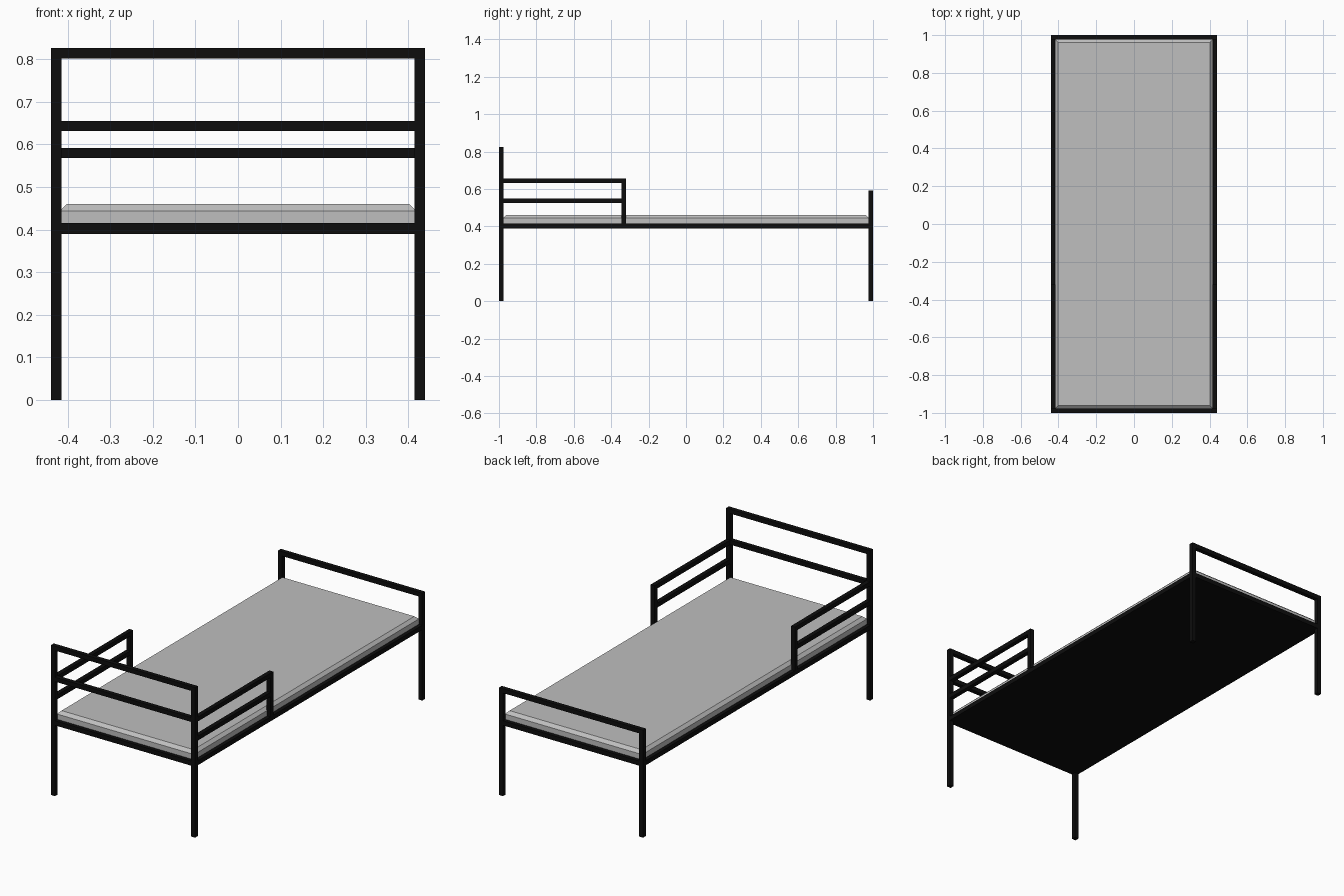
import bpy, bmesh

if "Cube" in bpy.data.objects:
    bpy.data.objects.remove(bpy.data.objects["Cube"])

def material(name, rgb):
    m = bpy.data.materials.new(name)
    m.diffuse_color = (*rgb, 1)
    m.use_nodes = True
    m.node_tree.nodes["Principled BSDF"].inputs["Base Color"].default_value = m.diffuse_color
    return m

BLACK = material("black metal", (0.004, 0.004, 0.004))
GREY = material("mattress grey", (0.52, 0.52, 0.52))

def finish(name, bm, mat):
    bmesh.ops.recalc_face_normals(bm, faces=bm.faces)
    me = bpy.data.meshes.new(name)
    bm.to_mesh(me)
    bm.free()
    me.materials.append(mat)
    ob = bpy.data.objects.new(name, me)
    bpy.context.collection.objects.link(ob)
    return ob

def box(name, x, y, z, mat=BLACK):
    """Box from (min, max) pairs."""
    bm = bmesh.new()
    bmesh.ops.create_cube(bm, size=1)
    for v in bm.verts:
        v.co = [r[0] if c < 0 else r[1] for c, r in zip(v.co, (x, y, z))]
    return finish(name, bm, mat)

W, L, T = 0.439, 1.0, 0.024          # half width, half length, tube size
IN = W - T
HEAD, FOOT = (-L, -L + T), (L - T, L)

# Bed base with its closed underside
box("bed_base", (-W, W), (-L, L), (0.39, 0.415))

# Corner posts and side guards, both sides
for side, s in (("left", -1), ("right", 1)):
    x = tuple(sorted((s * IN, s * W)))
    box(side + "_head_post", x, HEAD, (0, 0.826))
    box(side + "_foot_post", x, FOOT, (0, 0.592))
    box(side + "_guard_post", x, (-0.344, -0.32), (0.415, 0.655))
    box(side + "_guard_top_rail", x, (-L + T, -0.344), (0.631, 0.655))
    box(side + "_guard_middle_rail", x, (-L + T, -0.344), (0.526, 0.55))

# Head and foot rails
box("head_top_rail", (-IN, IN), HEAD, (0.802, 0.826))
box("head_middle_rail", (-IN, IN), HEAD, (0.631, 0.655))
box("foot_top_rail", (-IN, IN), FOOT, (0.568, 0.592))

# Mattress with a chamfered top edge
bm = bmesh.new()
rings = [[bm.verts.new((sx * hx, sy * hy, z)) for sx, sy in ((-1, -1), (1, -1), (1, 1), (-1, 1))]
         for hx, hy, z in ((0.418, 0.979, 0.415), (0.418, 0.979, 0.444), (0.402, 0.961, 0.46))]
for a, b in zip(rings, rings[1:]):
    for i in range(4):
        j = (i + 1) % 4
        bm.faces.new((a[i], a[j], b[j], b[i]))
bm.faces.new(rings[0])
bm.faces.new(rings[-1])
finish("mattress", bm, GREY)
